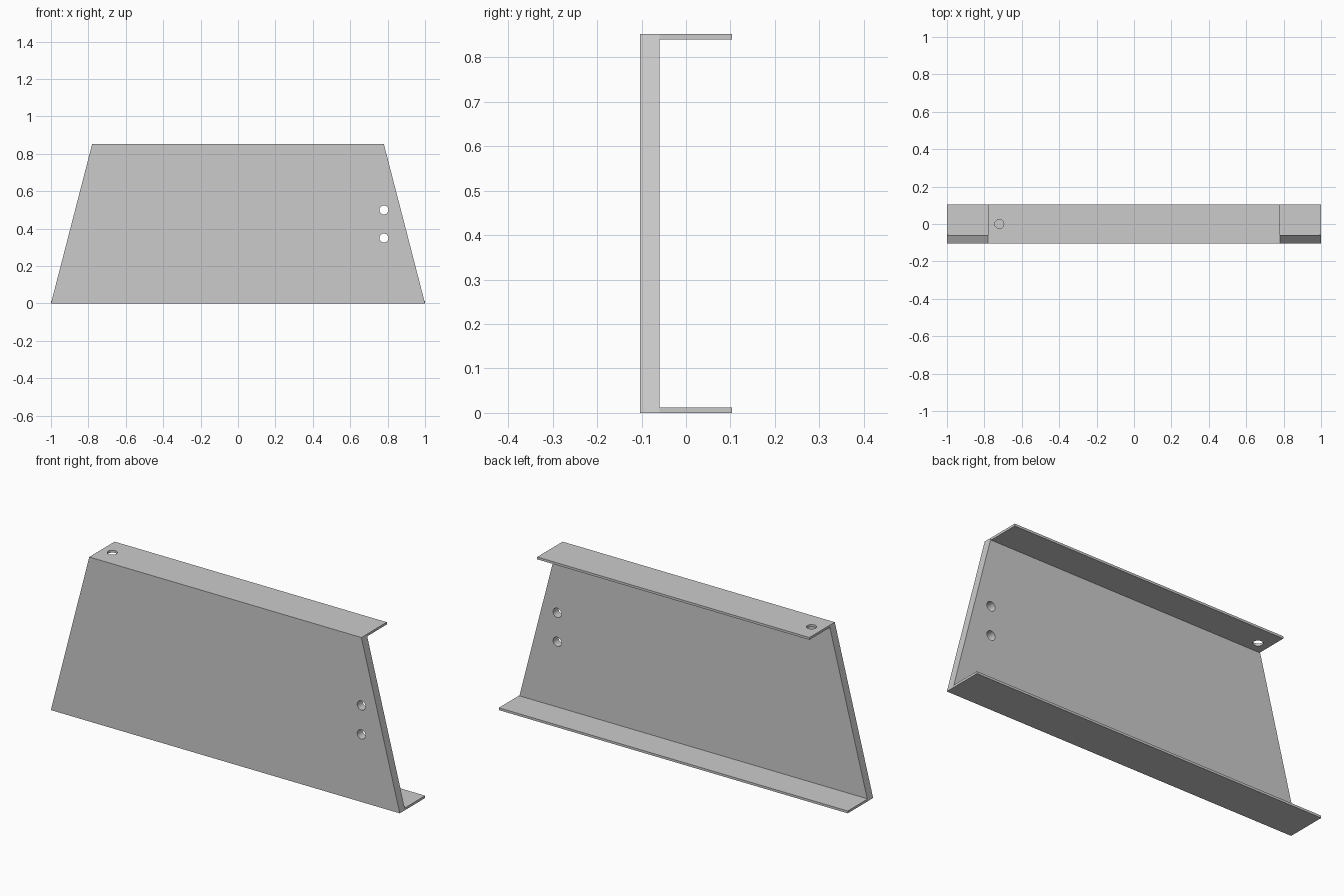
import bpy
import bmesh
from mathutils import Matrix, Vector

cube = bpy.data.objects.get("Cube")
if cube:
    bpy.data.objects.remove(cube, do_unlink=True)

HEIGHT, DEPTH = 0.852, 0.104
WEB_BACK, SHEET = -0.06, 0.012
BOTTOM_HALF, TOP_HALF = 1.0, 0.78
HOLE_RADIUS = 0.024

steel = bpy.data.materials.new("light grey steel")
steel.use_nodes = True
grey = (0.6, 0.6, 0.6, 1)
steel.diffuse_color = grey
steel.node_tree.nodes["Principled BSDF"].inputs["Base Color"].default_value = grey


def plate(name, outline, y0, y1):
    """Extrude an x-z outline from y0 back to y1."""
    bm = bmesh.new()
    face = bm.faces.new([bm.verts.new((x, y0, z)) for x, z in outline])
    new = bmesh.ops.extrude_face_region(bm, geom=[face])["geom"]
    verts = [v for v in new if isinstance(v, bmesh.types.BMVert)]
    bmesh.ops.translate(bm, verts=verts, vec=(0, y1 - y0, 0))
    bmesh.ops.recalc_face_normals(bm, faces=bm.faces)
    mesh = bpy.data.meshes.new(name)
    bm.to_mesh(mesh)
    bm.free()
    mesh.materials.append(steel)
    obj = bpy.data.objects.new(name, mesh)
    bpy.context.collection.objects.link(obj)
    return obj


def drill(obj, centre, axis):
    """Cut a round bolt hole through a plate."""
    turn = Vector((0, 0, 1)).rotation_difference(Vector(axis)).to_matrix().to_4x4()
    bm = bmesh.new()
    bmesh.ops.create_cone(bm, cap_ends=True, segments=32, radius1=HOLE_RADIUS,
                          radius2=HOLE_RADIUS, depth=0.1,
                          matrix=Matrix.Translation(centre) @ turn)
    mesh = bpy.data.meshes.new("hole_cutter")
    bm.to_mesh(mesh)
    bm.free()
    mesh.materials.append(steel)
    cutter = bpy.data.objects.new("hole_cutter", mesh)
    bpy.context.collection.objects.link(cutter)
    cutter.hide_render = True
    mod = obj.modifiers.new("bolt hole", "BOOLEAN")
    mod.operation, mod.solver, mod.object = "DIFFERENCE", "EXACT", cutter
    bpy.context.view_layer.objects.active = obj
    bpy.ops.object.modifier_apply(modifier=mod.name)
    bpy.data.objects.remove(cutter, do_unlink=True)


def flange(name, half, z):
    """Thin horizontal strip reaching back from the web."""
    outline = [(-half, z), (half, z), (half, z + SHEET), (-half, z + SHEET)]
    return plate(name, outline, WEB_BACK, DEPTH)


# Thick tapered web at the front
web = plate("web_plate", [(-BOTTOM_HALF, 0), (BOTTOM_HALF, 0),
                          (TOP_HALF, HEIGHT), (-TOP_HALF, HEIGHT)], -DEPTH, WEB_BACK)
for z in (0.35, 0.5):
    drill(web, (0.78, (WEB_BACK - DEPTH) / 2, z), (0, 1, 0))

# Thin flanges along the lower and upper edges
bottom_flange = flange("bottom_flange", BOTTOM_HALF, 0)
top_flange = flange("top_flange", TOP_HALF, HEIGHT - SHEET)
drill(top_flange, (-0.72, 0, HEIGHT), (0, 0, 1))

# Smooth hole walls, sharp sheet edges
bpy.ops.object.select_all(action="DESELECT")
for part in (web, top_flange):
    part.select_set(True)
bpy.context.view_layer.objects.active = web
bpy.ops.object.shade_smooth_by_angle()
